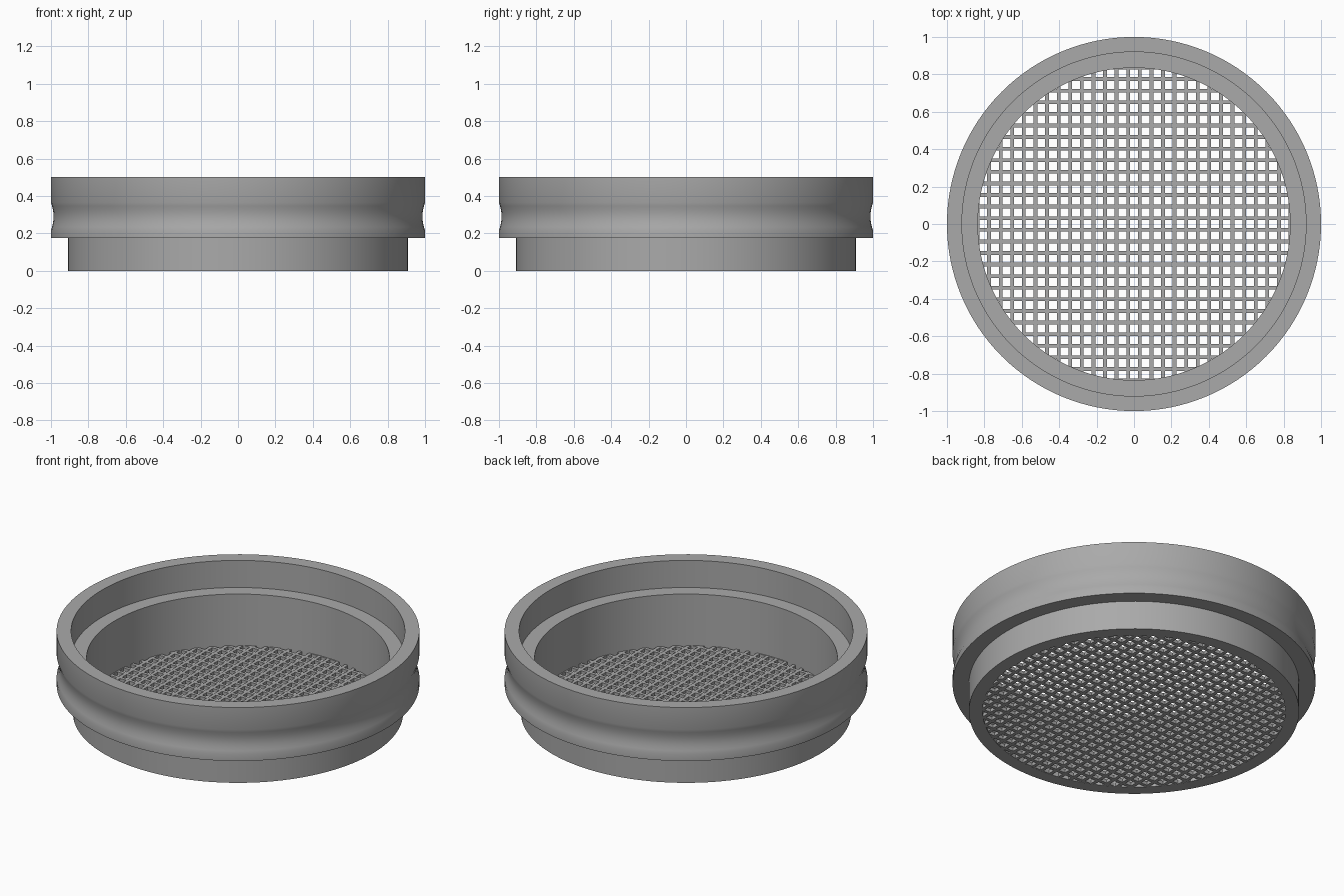
import bpy, bmesh, math

cube = bpy.data.objects.get("Cube")
if cube:
    bpy.data.objects.remove(cube, do_unlink=True)

grey = bpy.data.materials.new("matte grey")
grey.use_nodes = True
colour = (0.4, 0.4, 0.4, 1)
grey.diffuse_color = colour
grey.node_tree.nodes["Principled BSDF"].inputs["Base Color"].default_value = colour


def finish(bm, name):
    bmesh.ops.recalc_face_normals(bm, faces=bm.faces)
    mesh = bpy.data.meshes.new(name)
    bm.to_mesh(mesh)
    bm.free()
    mesh.materials.append(grey)
    obj = bpy.data.objects.new(name, mesh)
    bpy.context.collection.objects.link(obj)
    return obj


# Ring body: closed (radius, height) section spun about z, with a shallow outer groove
GROOVE_LOW, GROOVE_HIGH, GROOVE_DEPTH = 0.215, 0.365, 0.014
profile = [(0.835, 0), (0.91, 0), (0.91, 0.175), (1, 0.175)]
for i in range(9):
    t = i / 8
    profile.append((1 - GROOVE_DEPTH * math.sin(math.pi * t),
                    GROOVE_LOW + (GROOVE_HIGH - GROOVE_LOW) * t))
profile += [(1, 0.5), (0.92, 0.5), (0.92, 0.335), (0.835, 0.335)]

bm = bmesh.new()
verts = [bm.verts.new((r, 0, z)) for r, z in profile]
edges = [bm.edges.new((verts[i - 1], verts[i])) for i in range(len(verts))]
bmesh.ops.spin(bm, geom=verts + edges, cent=(0, 0, 0), axis=(0, 0, 1),
               angle=math.tau, steps=128, use_merge=True)
bmesh.ops.remove_doubles(bm, verts=bm.verts, dist=0.0001)
ring = finish(bm, "sieve_ring")
bpy.ops.object.select_all(action="DESELECT")
ring.select_set(True)
bpy.context.view_layer.objects.active = ring
bpy.ops.object.shade_smooth_by_angle(angle=math.radians(35))

# Mesh floor: one lattice sheet with square holes, ends buried in the ring wall
PITCH, HOLE, BOTTOM, TOP = 0.062, 0.042, 0.001, 0.022
lines = []
for k in range(-15, 16):
    lines += [k * PITCH - HOLE / 2, k * PITCH + HOLE / 2]

bm = bmesh.new()
for i in range(len(lines) - 1):
    for j in range(len(lines) - 1):
        x0, x1, y0, y1 = lines[i], lines[i + 1], lines[j], lines[j + 1]
        is_hole = i % 2 == 0 and j % 2 == 0
        if is_hole or math.hypot(x0 + x1, y0 + y1) / 2 > 0.87:
            continue
        bm.faces.new([bm.verts.new((x, y, BOTTOM))
                      for x, y in ((x0, y0), (x1, y0), (x1, y1), (x0, y1))])
bmesh.ops.remove_doubles(bm, verts=bm.verts, dist=0.0001)
result = bmesh.ops.extrude_face_region(bm, geom=bm.faces[:], use_keep_orig=True)
raised = [g for g in result["geom"] if isinstance(g, bmesh.types.BMVert)]
bmesh.ops.translate(bm, verts=raised, vec=(0, 0, TOP - BOTTOM))
finish(bm, "mesh_floor")
